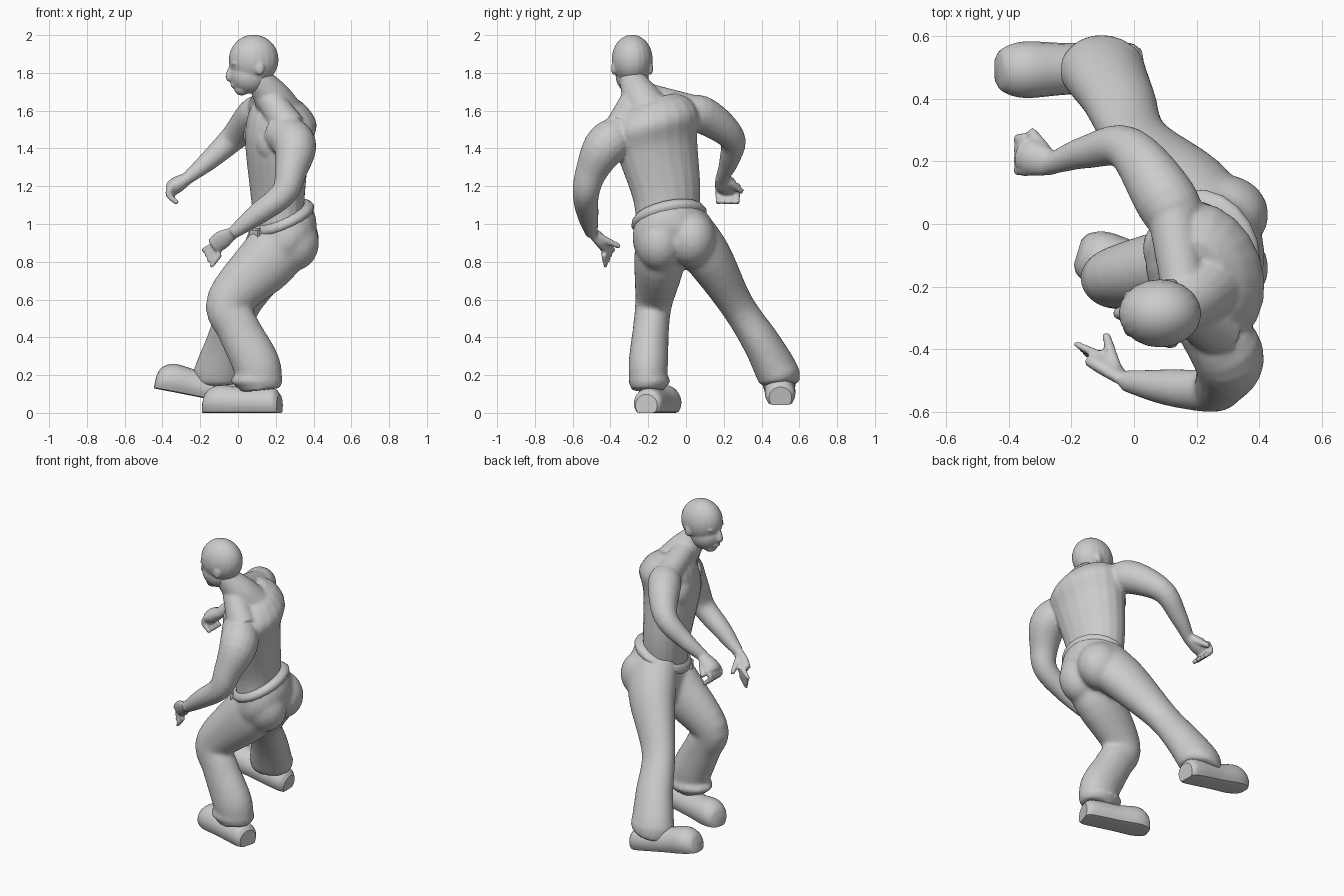
import bpy, bmesh, math
from mathutils import Vector, Matrix

cube = bpy.data.objects.get("Cube")
if cube:
    bpy.data.objects.remove(cube, do_unlink=True)

SIDES, STEPS = 20, 5
SOLE_CUT = 0.65
SIDEWAYS = Vector((0, 1, 0))
FORWARD = Vector((-1, 0, 0))
TWISTED = Vector((-.32, .92, .22))
CHEST_AXIS = Vector((0, -.2, .9))
HIP_AXIS = Vector((-.4, -.22, .9))


def spline(rings):
    """Interpolate rings (x, y, z, radius) with a smooth curve."""
    points = [Vector(ring) for ring in rings]
    points.insert(0, 2 * points[0] - points[1])
    points.append(2 * points[-1] - points[-2])
    smooth = []
    for before, start, end, after in zip(points, points[1:], points[2:], points[3:]):
        leave, arrive = (end - before) / 2, (after - start) / 2
        for step in range(STEPS):
            t = step / STEPS
            ease = t * t * (3 - 2 * t)
            smooth.append(start.lerp(end, ease) + leave * (t * (1 - t) ** 2)
                          - arrive * (t * t * (1 - t)))
    return smooth + [points[-2]]


def tube(bm, rings, side=SIDEWAYS, deep=1.0, axis=None, cut=1.0):
    """Loft elliptical rings along a path; cut flattens the underside."""
    rings = spline(rings)
    loops = []
    for i, ring in enumerate(rings):
        ahead = rings[min(i + 1, len(rings) - 1)].to_3d()
        behind = rings[max(i - 1, 0)].to_3d()
        along = (axis if axis is not None else ahead - behind).normalized()
        across = (side - along * side.dot(along)).normalized()
        outward = along.cross(across) * deep
        loop = []
        for k in range(SIDES):
            angle = math.tau * k / SIDES
            offset = across * math.cos(angle) + outward * max(math.sin(angle), -cut)
            loop.append(bm.verts.new(ring.to_3d() + offset * ring.w))
        loops.append(loop)
    for low, high in zip(loops, loops[1:]):
        for k in range(SIDES):
            n = (k + 1) % SIDES
            bm.faces.new((low[k], low[n], high[n], high[k]))
    bm.faces.new(reversed(loops[0]))
    bm.faces.new(loops[-1])


def blob(bm, centre, size):
    """Add an ellipsoid."""
    placement = Matrix.Translation(centre) @ Matrix.Diagonal((*size, 1))
    bmesh.ops.create_uvsphere(bm, u_segments=SIDES, v_segments=SIDES, radius=1, matrix=placement)


def finish(name, bm, voxel=None, relaxing=4):
    """Turn the bmesh into an object, optionally fused into one skin."""
    bmesh.ops.recalc_face_normals(bm, faces=bm.faces)
    mesh = bpy.data.meshes.new(name)
    bm.to_mesh(mesh)
    bm.free()
    mesh.shade_smooth()
    part = bpy.data.objects.new(name, mesh)
    bpy.context.collection.objects.link(part)
    if voxel:
        fuse = part.modifiers.new("fuse", "REMESH")
        fuse.mode = "VOXEL"
        fuse.voxel_size = voxel
        fuse.use_smooth_shade = True
        relax = part.modifiers.new("relax", "SMOOTH")
        relax.factor = 0.5
        relax.iterations = relaxing
    return part


def sharpen(part):
    """Keep hard edges crisp while shading the rest smooth."""
    bpy.ops.object.select_all(action="DESELECT")
    part.select_set(True)
    bpy.context.view_layer.objects.active = part
    bpy.ops.object.shade_smooth_by_angle(angle=math.radians(40))


def shoe(name, heel, toe):
    """Loft a flat-soled shoe between two points on its sole."""
    heel, toe = Vector(heel), Vector(toe)
    rings = []
    for t, radius in ((0, .06), (.1, .08), (.5, .082), (.8, .09), (.95, .07), (1, .04)):
        lift = Vector((0, 0, radius * SOLE_CUT))
        rings.append((*(heel.lerp(toe, t) + lift), radius))
    bm = bmesh.new()
    tube(bm, rings, side=-SIDEWAYS, axis=toe - heel, cut=SOLE_CUT)
    sharpen(finish(name, bm))


# Torso, leaning and twisted
body = bmesh.new()
tube(body, [(.22, -.1, .95, .17), (.21, -.1, 1.15, .185), (.21, -.15, 1.4, .22),
            (.23, -.16, 1.53, .24), (.22, -.16, 1.62, .19), (.21, -.16, 1.67, .11)],
     side=TWISTED, deep=.75, axis=CHEST_AXIS)

# Chest muscles
for way in (-1, 1):
    blob(body, Vector((.15, -.17, 1.45)) + TWISTED * way / 10, (.09, .1, .11))

# Neck
tube(body, [(.23, -.19, 1.58, .12), (.18, -.24, 1.67, .1),
            (.12, -.28, 1.76, .072), (.09, -.28, 1.82, .065)])

# Sloping muscles from neck to each shoulder
tube(body, [(.16, -.22, 1.68, .07), (.12, .05, 1.6, .08)], side=CHEST_AXIS)
tube(body, [(.16, -.27, 1.67, .07), (.27, -.34, 1.51, .09)], side=CHEST_AXIS)

# Left arm, shoulder to wrist
tube(body, [(.22, -.3, 1.49, .1), (.3, -.42, 1.42, .115), (.28, -.5, 1.28, .085),
            (.24, -.53, 1.16, .07), (.1, -.52, 1.05, .057), (-.03, -.5, .95, .033)],
     side=FORWARD)

# Right arm, shoulder to wrist
tube(body, [(.16, -.04, 1.57, .08), (.1, .08, 1.58, .1), (-.02, .24, 1.46, .072),
            (-.15, .23, 1.34, .053), (-.27, .19, 1.24, .033)], side=CHEST_AXIS)

# Open left hand
tube(body, [(-.03, -.5, .95, .033), (-.08, -.46, .92, .05), (-.13, -.43, .88, .046)],
     side=HIP_AXIS, deep=.55)
for finger in range(4):
    knuckle = Vector((-.11, -.42, .9)) + finger * Vector((.005, -.005, -.02))
    tip = Vector((-.19, -.38, .86)) + finger * Vector((.015, -.015, -.03))
    tube(body, [(*knuckle, .016), (*tip, .011)])
tube(body, [(-.06, -.46, .93, .022), (-.09, -.35, .88, .014)], side=FORWARD)

# Curled right hand
tube(body, [(-.25, .19, 1.25, .036), (-.32, .21, 1.21, .058), (-.36, .22, 1.18, .05)], deep=.75)
for finger in range(4):
    y = .17 + finger * .034
    tube(body, [(-.34, y, 1.21, .018), (-.37, y, 1.16, .016), (-.32, y, 1.11, .014)])
tube(body, [(-.28, .23, 1.22, .022), (-.33, .3, 1.17, .015)], side=FORWARD)
finish("body", body, voxel=.009)

# Head: skull, jaw, chin, nose and lips
head = bmesh.new()
face = -.285
blob(head, (.083, face, 1.87), (.132, .109, .132))
blob(head, (.06, face, 1.785), (.103, .088, .095))
blob(head, (.02, face, 1.715), (.04, .045, .035))
blob(head, (-.022, face, 1.735), (.018, .033, .015))
tube(head, [(-.03, face, 1.84, .015), (-.047, face, 1.78, .02), (-.03, face, 1.765, .016)])
# Brows and ears
for way in (-1, 1):
    blob(head, (-.015, face + way * .04, 1.85), (.022, .035, .012))
    blob(head, (.115, face + way * .098, 1.825), (.025, .013, .036))
finish("head", head, voxel=.007)

# Trousers: pelvis
trousers = bmesh.new()
tube(trousers, [(.23, -.09, 1.04, .19), (.24, -.08, .95, .21),
                (.24, -.06, .87, .2), (.21, -.05, .81, .14)],
     side=TWISTED, deep=.9, axis=-HIP_AXIS)

# Buttocks
blob(trousers, (.29, -.14, .9), (.14, .125, .15))
blob(trousers, (.28, .03, .92), (.15, .13, .15))

# Left trouser leg, bent under the weight
tube(trousers, [(.26, -.14, .95, .12), (.16, -.14, .81, .135), (-.05, -.17, .59, .1),
                (0, -.185, .45, .096), (.1, -.2, .25, .105), (.12, -.2, .12, .09)], deep=1.2)

# Right trouser leg, stretched out
tube(trousers, [(.24, 0, .97, .14), (.16, .12, .82, .125), (.01, .27, .57, .09),
                (-.05, .4, .37, .1), (-.1, .49, .2, .113), (-.1, .5, .15, .09)], deep=1.2)

# Trouser folds above the shoes
for ankle in ((.1, -.195, .17), (-.1, .49, .22)):
    blob(trousers, ankle, (.14, .113, .05))
finish("trousers", trousers, voxel=.012, relaxing=12)

# Belt
belt = bmesh.new()
middle = Vector((.23, -.09, 1.03))
tube(belt, [(*(middle + HIP_AXIS * h), .205 - 20 * h * h) for h in (-.03, -.01, .01, .03)],
     side=TWISTED, deep=.9, axis=HIP_AXIS)
finish("belt", belt)

# Belt buckle
buckle = bmesh.new()
bmesh.ops.create_cube(buckle, size=1, matrix=Matrix.Translation((.1, -.18, .95))
                      @ Matrix.Rotation(math.radians(30), 4, "Z")
                      @ Matrix.Diagonal((.04, .1, .055, 1)))
bmesh.ops.bevel(buckle, geom=buckle.edges[:], offset=.008, segments=2, affect="EDGES")
sharpen(finish("belt_buckle", buckle))

# Shoes
shoe("left_shoe", heel=(.22, -.21, 0), toe=(-.18, -.09, 0))
shoe("right_shoe", heel=(.02, .5, .04), toe=(-.44, .49, .13))
